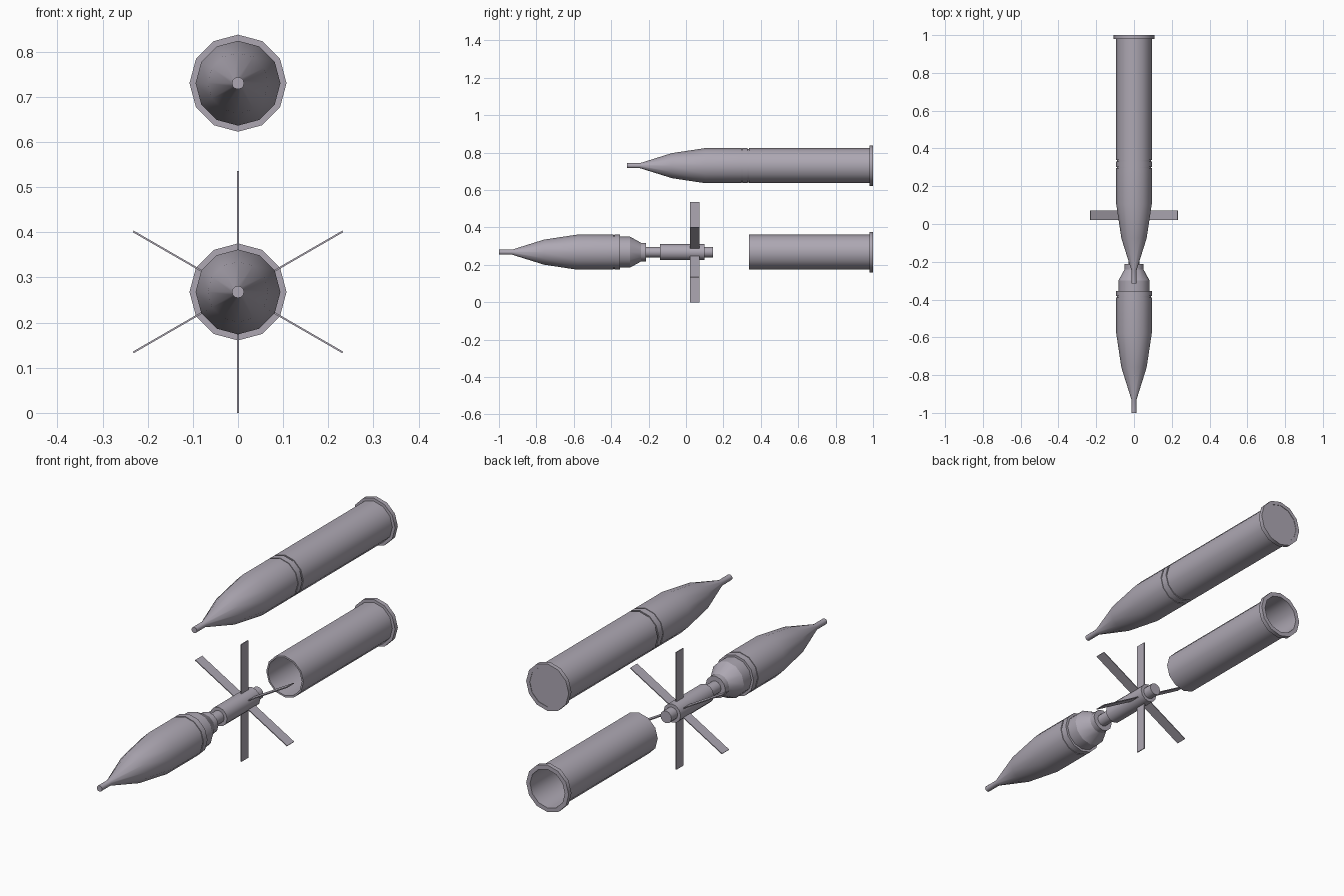
import bpy, bmesh, math
from mathutils import Matrix

if "Cube" in bpy.data.objects:
    bpy.data.objects.remove(bpy.data.objects["Cube"])

SIDES = 12
Z_TOP, Z_LOW = 0.7305, 0.268
R = 0.094          # calibre radius

metal = bpy.data.materials.new("dull_metal")
metal.diffuse_color = (0.42, 0.39, 0.45, 1)
metal.use_nodes = True
metal.node_tree.nodes["Principled BSDF"].inputs["Base Color"].default_value = metal.diffuse_color


def finish(name, bm):
    bmesh.ops.recalc_face_normals(bm, faces=bm.faces)
    mesh = bpy.data.meshes.new(name)
    bm.to_mesh(mesh)
    bm.free()
    mesh.materials.append(metal)
    obj = bpy.data.objects.new(name, mesh)
    bpy.context.collection.objects.link(obj)
    bpy.ops.object.select_all(action='DESELECT')
    obj.select_set(True)
    bpy.context.view_layer.objects.active = obj
    bpy.ops.object.shade_smooth_by_angle(angle=math.radians(35))
    return obj


def lathe(name, profile, z, y0=0.0, closed=False):
    """Revolve (y, radius) points round the y axis; cap ends or close the loop."""
    bm = bmesh.new()
    rings = []
    for y, r in profile:
        rings.append([bm.verts.new((r * math.sin(2 * math.pi * i / SIDES), y + y0,
                                    z + r * math.cos(2 * math.pi * i / SIDES)))
                      for i in range(SIDES)])
    pairs = list(zip(rings, rings[1:]))
    if closed:
        pairs.append((rings[-1], rings[0]))
    else:
        bm.faces.new(rings[0])
        bm.faces.new(rings[-1])
    for a, b in pairs:
        for i in range(SIDES):
            j = (i + 1) % SIDES
            bm.faces.new((a[i], a[j], b[j], b[i]))
    return finish(name, bm)


# Pointed warhead with narrow groove and driving band, measured from its tip
warhead = [(0, 0.0135), (0.07, 0.0135), (0.241, 0.067), (0.42, R),
           (0.612, R), (0.612, 0.091), (0.618, 0.091), (0.618, R), (0.646, R)]

# Complete round
lathe("round_warhead", warhead + [(0.646, 0.09), (0.70, 0.09)], Z_TOP, -0.316)
lathe("round_case", [(0.338, R), (0.98, R), (0.98, 0.1075), (1.0, 0.1075),
                     (1.0, 0.090), (0.998, 0.090)], Z_TOP)

# Separated projectile: warhead, then stepped tail cone
lathe("projectile_warhead", warhead + [(0.646, 0.083), (0.70, 0.083)], Z_LOW, -1.0)
lathe("tail_cone", [(-0.30, 0.083), (-0.24, 0.05)], Z_LOW)
lathe("tail_collar", [(-0.24, 0.05), (-0.213, 0.05)], Z_LOW)

# Tail boom: thin neck, thick tube, end stub
lathe("tail_boom", [(-0.213, 0.028), (-0.14, 0.028), (-0.14, 0.043), (0.10, 0.043),
                    (0.10, 0.028), (0.145, 0.028)], Z_LOW)

# Six unfolded fins
bm = bmesh.new()
for k in range(6):
    m = (Matrix.Translation((0, 0.047, Z_LOW))
         @ Matrix.Rotation(math.radians(60 * k), 4, 'Y')
         @ Matrix.Translation((0, 0, 0.144))
         @ Matrix.Diagonal((0.004, 0.05, 0.248, 1)))
    bmesh.ops.create_cube(bm, size=1, matrix=m)
finish("tail_fins", bm)

# Empty case: open tube with rim
lathe("empty_case", [(0.338, R), (0.98, R), (0.98, 0.1075), (1.0, 0.1075),
                     (1.0, 0.088), (0.338, 0.086)], Z_LOW, closed=True)
